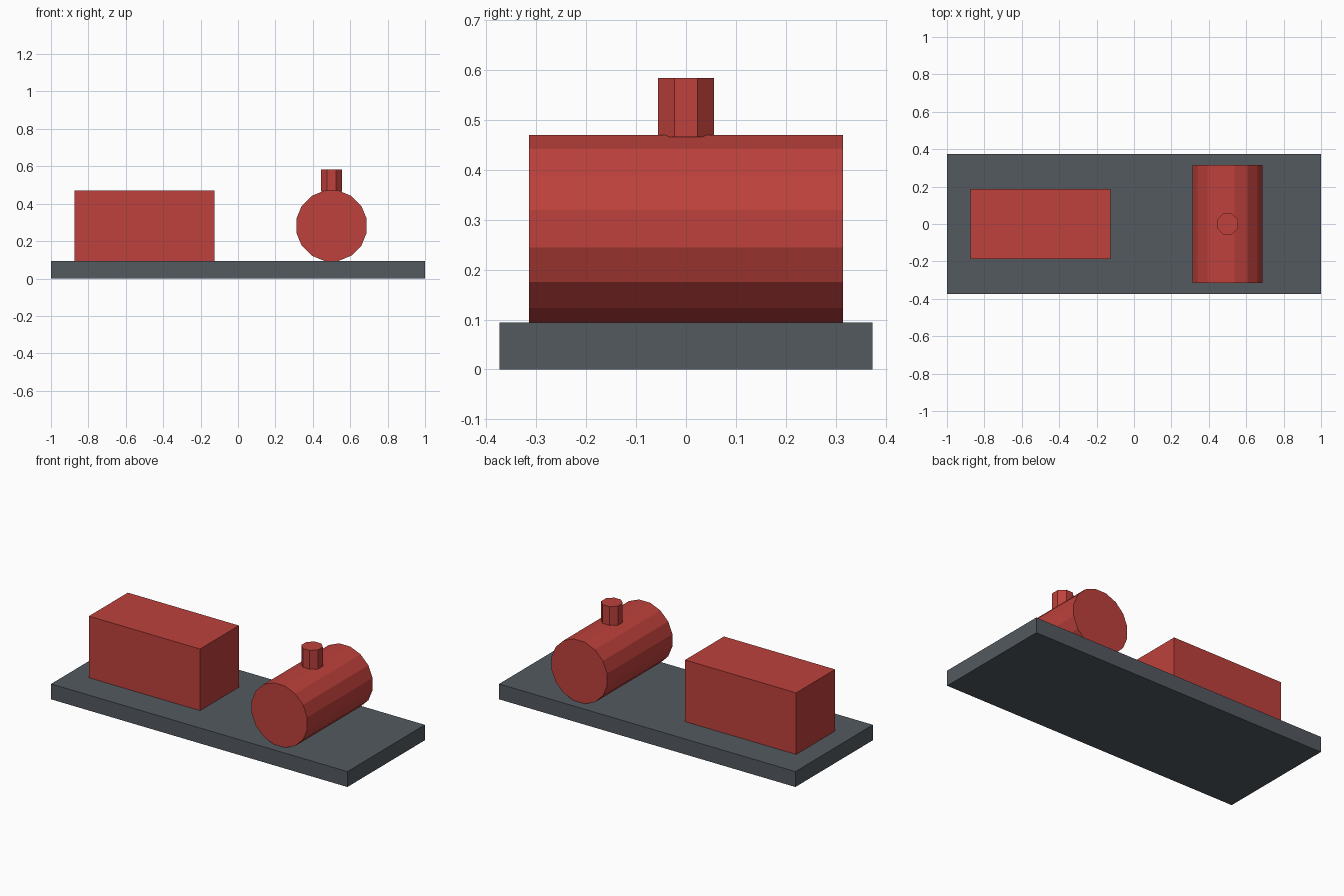
import bpy
import math

cube = bpy.data.objects.get("Cube")
if cube:
    bpy.data.objects.remove(cube, do_unlink=True)


def material(name, rgb):
    mat = bpy.data.materials.new(name)
    mat.use_nodes = True
    mat.diffuse_color = (*rgb, 1)
    mat.node_tree.nodes["Principled BSDF"].inputs["Base Color"].default_value = (*rgb, 1)
    return mat


def finish(name, mat):
    obj = bpy.context.object
    obj.name = name
    bpy.ops.object.transform_apply(location=False, rotation=True, scale=True)
    obj.data.materials.append(mat)
    return obj


def box(name, size, x, z_bottom, mat):
    bpy.ops.mesh.primitive_cube_add(size=1, location=(x, 0, z_bottom + size[2] / 2))
    bpy.context.object.scale = size
    return finish(name, mat)


def prism(name, sides, apothem, depth, location, tilt, mat):
    # Turned half a step so that flat sides face along the axes
    bpy.ops.mesh.primitive_cylinder_add(
        vertices=sides, radius=apothem / math.cos(math.pi / sides), depth=depth)
    obj = bpy.context.object
    obj.rotation_euler = (0, 0, math.pi / sides)
    bpy.ops.object.transform_apply(location=False, rotation=True, scale=False)
    obj.rotation_euler = (tilt, 0, 0)
    obj.location = location
    return finish(name, mat)


red = material("brick red", (0.515, 0.053, 0.045))
grey = material("slate grey", (0.087, 0.101, 0.117))

BASE = 0.094

# Slab with a box and a lying tank
box("base_slab", (2.0, 0.747, BASE), 0, 0, grey)
box("box_block", (0.75, 0.375, 0.376), -0.5, BASE, red)
prism("tank", 16, 0.188, 0.63, (0.5, 0, BASE + 0.188), math.pi / 2, red)

# Short pipe on top of the tank
prism("tank_pipe", 8, 0.056, 0.118, (0.5, 0, 0.525), 0, red)
